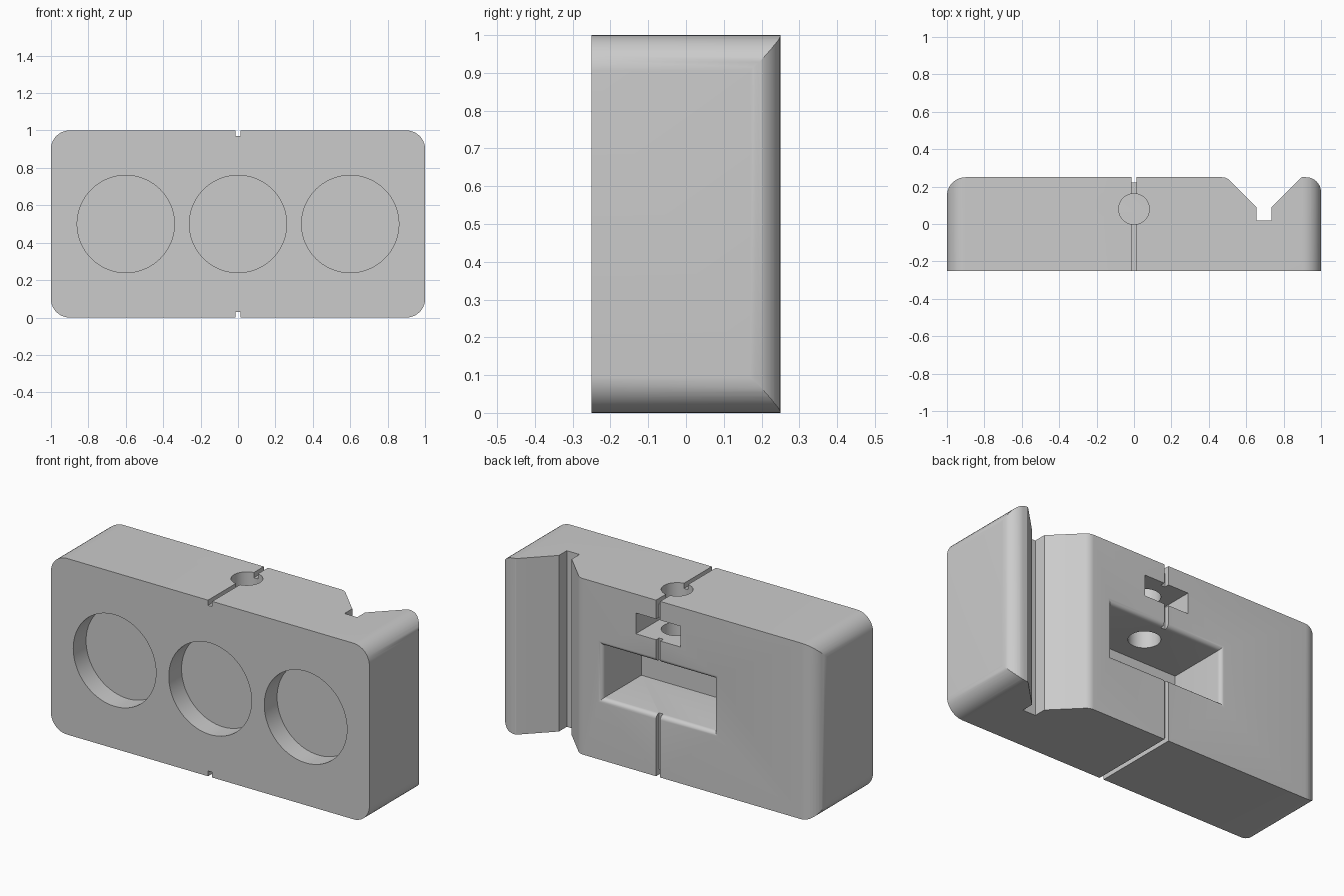
import bpy, bmesh, math
from mathutils import Vector

cube = bpy.data.objects.get("Cube")
if cube:
    bpy.data.objects.remove(cube, do_unlink=True)


def loft(name, sections):
    """Closed solid through matching rings of points."""
    bm = bmesh.new()
    rings = [[bm.verts.new(p) for p in ring] for ring in sections]
    n = len(rings[0])
    for a, b in zip(rings, rings[1:]):
        for i in range(n):
            j = (i + 1) % n
            bm.faces.new((a[i], a[j], b[j], b[i]))
    bm.faces.new(list(reversed(rings[0])))
    bm.faces.new(rings[-1])
    bm.normal_update()
    if bm.calc_volume(signed=True) < 0:
        bmesh.ops.reverse_faces(bm, faces=bm.faces[:])
    mesh = bpy.data.meshes.new(name)
    bm.to_mesh(mesh)
    bm.free()
    obj = bpy.data.objects.new(name, mesh)
    bpy.context.collection.objects.link(obj)
    return obj


def prism(name, outline, axis, lo, hi):
    """Extrude an outline along z (outline in x, y) or y (outline in x, z)."""
    place = (lambda p, h: (p[0], p[1], h)) if axis == "z" else (lambda p, h: (p[0], h, p[1]))
    return loft(name, [[place(p, h) for p in outline] for h in (lo, hi)])


def rect(x, half_w, v0, v1):
    return [(x - half_w, v0), (x + half_w, v0), (x + half_w, v1), (x - half_w, v1)]


def circle(x, v, r, n=72):
    return [(x + r * math.cos(2 * math.pi * i / n), v + r * math.sin(2 * math.pi * i / n))
            for i in range(n)]


def rounded(corners, steps=10):
    """Outline with an arc at every corner given as (x, v, radius)."""
    out = []
    for i, (x, v, r) in enumerate(corners):
        p = Vector((x, v))
        if r == 0:
            out.append(p)
            continue
        a = (Vector(corners[i - 1][:2]) - p).normalized()
        b = (Vector(corners[(i + 1) % len(corners)][:2]) - p).normalized()
        half = math.acos(a.dot(b)) / 2
        centre = p + (a + b).normalized() * (r / math.sin(half))
        start = p + a * (r / math.tan(half)) - centre
        end = p + b * (r / math.tan(half)) - centre
        sweep = math.pi - 2 * half
        for k in range(steps + 1):
            t = k / steps
            out.append(centre + (start * math.sin((1 - t) * sweep)
                                 + end * math.sin(t * sweep)) / math.sin(sweep))
    return out


def combine(target, tool, operation):
    mod = target.modifiers.new(operation, "BOOLEAN")
    mod.operation = operation
    mod.solver = "EXACT"
    mod.object = tool
    bpy.context.view_layer.objects.active = target
    bpy.ops.object.modifier_apply(modifier=mod.name)
    bpy.data.objects.remove(tool, do_unlink=True)


# Block with rounded back corners and a V groove
plan = rounded([(-1, -0.25, 0), (1, -0.25, 0), (1, 0.25, 0.08), (0.895, 0.25, 0.01),
                (0.735, 0.09, 0), (0.735, 0.02, 0), (0.655, 0.02, 0), (0.655, 0.09, 0),
                (0.495, 0.25, 0.06), (-1, 0.25, 0.1)])
block = prism("holder_block", plan, "z", -0.1, 1.1)

# Rounded front outline, a hair wider than the block so the sides stay clean
R, W = 0.1, 1.0005
outline = rounded([(-W, 0, R), (W, 0, R), (W, 1, R), (-W, 1, R)])
combine(block, prism("outline_cutter", outline, "y", -0.4, 0.4), "INTERSECT")

# Three round recesses in the front
for x in (-0.6, 0, 0.6):
    combine(block, prism("recess_cutter", circle(x, 0.5, 0.26), "y", -0.4, -0.135), "DIFFERENCE")

# Large back window with a softened rim
r, depth = 0.025, 0.35
rings = [(-depth, 0)]
rings += [(-r * (1 - math.cos(a)), r * (1 - math.sin(a)))
          for a in (math.pi / 2 * k / 6 for k in range(6, -1, -1))]
rings.append((0.1, r))
window = loft("window_cutter", [[(x, 0.25 + d, z) for x, z in
                                 rect(0, 0.35 + g, 0.35 - g, 0.65 + g)]
                                for d, g in rings])
combine(block, window, "DIFFERENCE")

# Small back pocket and the bore that joins it to the window
combine(block, prism("pocket_cutter", rect(0, 0.14, 0.775, 0.893), "y", -0.01, 0.4), "DIFFERENCE")
combine(block, prism("bore_cutter", circle(0, 0.08, 0.082, 48), "z", 0.5, 1.2), "DIFFERENCE")

# Narrow centre slot across the top, back and bottom
for low, high in ((0.97, 1.2), (-0.2, 0.03)):
    combine(block, prism("slot_cutter", rect(0, 0.013, low, high), "y", -0.4, 0.4), "DIFFERENCE")
combine(block, prism("slot_cutter", rect(0, 0.013, 0.223, 0.4), "z", -0.2, 1.2), "DIFFERENCE")

# Plain grey finish
grey = bpy.data.materials.new("grey")
colour = (0.6, 0.6, 0.6, 1)
grey.use_nodes = True
grey.diffuse_color = colour
grey.node_tree.nodes["Principled BSDF"].inputs["Base Color"].default_value = colour
block.data.materials.clear()
block.data.materials.append(grey)

bpy.ops.object.select_all(action="DESELECT")
block.select_set(True)
bpy.context.view_layer.objects.active = block
bpy.ops.object.shade_smooth_by_angle(angle=math.radians(30))
